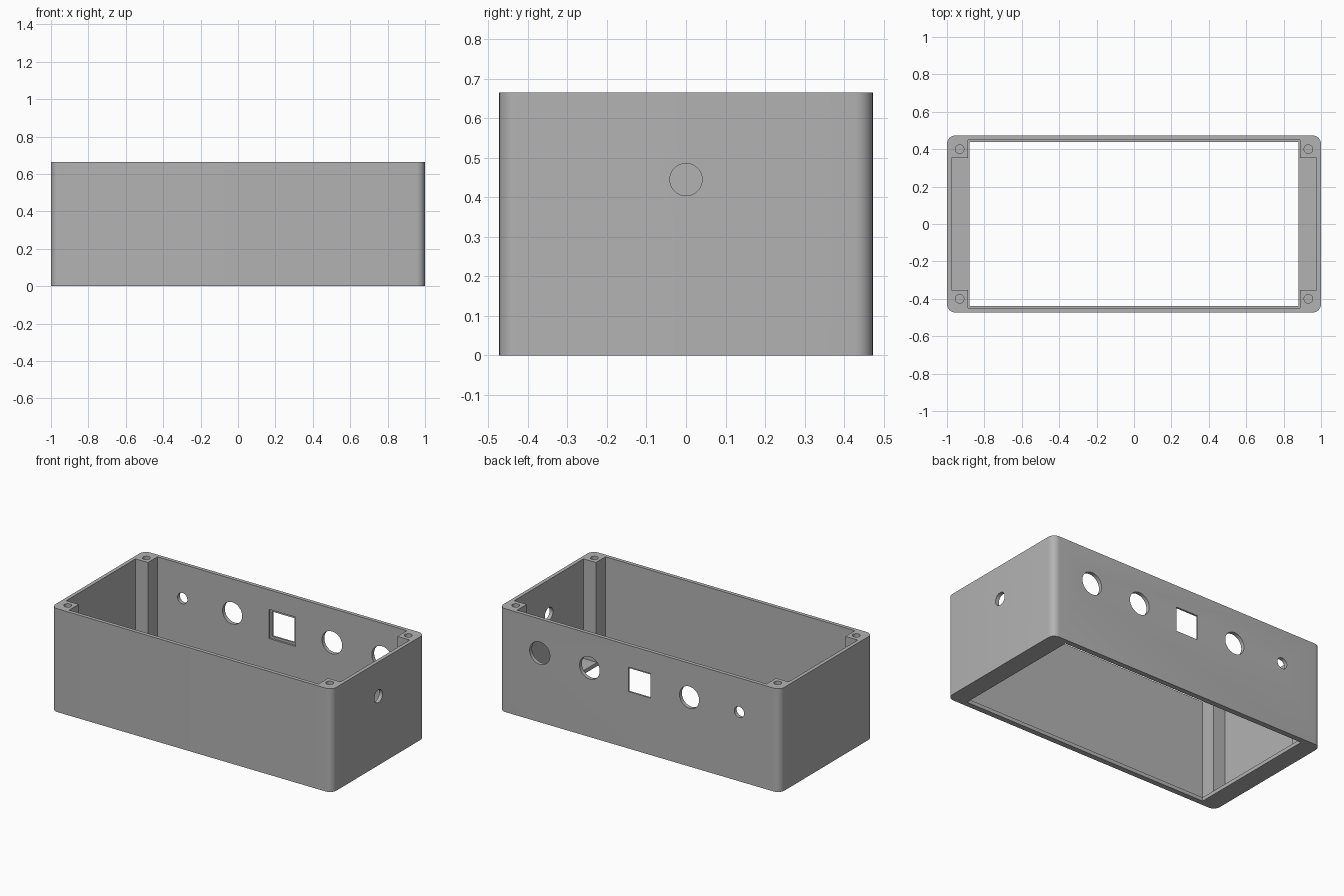
import bpy
import bmesh
from math import pi
from mathutils import Matrix, Vector

cube = bpy.data.objects.get("Cube")
if cube:
    bpy.data.objects.remove(cube, do_unlink=True)

HX, HY, H = 1.0, 0.473, 0.665      # outer half sizes and height
WALL = 0.024
IX, IY = HX - WALL, HY - WALL      # inner wall faces
PX, PY = 0.888, 0.352              # inner faces of the corner posts
HOLE_Z = 0.445

grey = bpy.data.materials.new("grey plastic")
grey.use_nodes = True
grey.diffuse_color = (0.45, 0.45, 0.45, 1)
grey.node_tree.nodes["Principled BSDF"].inputs["Base Color"].default_value = (0.45, 0.45, 0.45, 1)


def finish(name, bm):
    bmesh.ops.recalc_face_normals(bm, faces=bm.faces)
    mesh = bpy.data.meshes.new(name)
    bm.to_mesh(mesh)
    bm.free()
    mesh.materials.append(grey)
    obj = bpy.data.objects.new(name, mesh)
    bpy.context.collection.objects.link(obj)
    return obj


def prism(name, outline, z0, z1, radius=0):
    """Extrude an outline upward, optionally rounding its upright edges."""
    bm = bmesh.new()
    base = bm.faces.new([bm.verts.new((x, y, z0)) for x, y in outline])
    top = bmesh.ops.extrude_face_region(bm, geom=[base])["geom"]
    verts = [v for v in top if isinstance(v, bmesh.types.BMVert)]
    bmesh.ops.translate(bm, verts=verts, vec=(0, 0, z1 - z0))
    if radius:
        upright = [e for e in bm.edges if abs(e.verts[0].co.z - e.verts[1].co.z) > 0.1]
        bmesh.ops.bevel(bm, geom=upright, offset=radius, segments=8, profile=0.5, affect="EDGES")
    return finish(name, bm)


def rect(x, y):
    return [(-x, -y), (x, -y), (x, y), (-x, y)]


def box(name, centre, size):
    bm = bmesh.new()
    bmesh.ops.create_cube(bm, size=1, matrix=Matrix.Translation(centre) @ Matrix.Diagonal((*size, 1)))
    return finish(name, bm)


def cylinder(name, centre, radius, depth, axis):
    turn = Vector((0, 0, 1)).rotation_difference(Vector(axis)).to_matrix().to_4x4()
    bm = bmesh.new()
    bmesh.ops.create_cone(bm, cap_ends=True, segments=40, radius1=radius, radius2=radius,
                          depth=depth, matrix=Matrix.Translation(centre) @ turn)
    return finish(name, bm)


# Rounded outer body
body = prism("enclosure_body", rect(HX, HY), 0, H, 0.045)

# Interior, notched at the corners so the screw posts remain
notched = [(-PX, -IY), (PX, -IY), (PX, -PY), (IX, -PY), (IX, PY), (PX, PY),
           (PX, IY), (-PX, IY), (-PX, PY), (-IX, PY), (-IX, -PY), (-PX, -PY)]
cutters = [prism("cavity", notched, WALL, H + 0.1),
           prism("floor_opening", rect(0.88, 0.438), -0.1, 0.1)]

# Blind screw holes in the posts
for sx in (-1, 1):
    for sy in (-1, 1):
        cutters.append(cylinder("screw_hole", (sx * 0.932, sy * 0.4, H), 0.023, 0.5, (0, 0, 1)))

# Row of back wall holes and the side hole
for x, r in ((0.71, 0.072), (0.355, 0.072), (-0.355, 0.07), (-0.71, 0.035)):
    cutters.append(cylinder("back_hole", (x, HY, HOLE_Z), r, 0.2, (0, 1, 0)))
cutters.append(cylinder("side_hole", (HX, 0, HOLE_Z), 0.041, 0.2, (1, 0, 0)))

# Square switch window with a shallow recess inside
cutters.append(box("switch_window", (0, HY, HOLE_Z), (0.158, 0.2, 0.158)))
cutters.append(box("switch_recess", (0, IY - 0.04, HOLE_Z), (0.188, 0.104, 0.188)))

# Cut everything and bake the result
for c in cutters:
    c.hide_render = True
    mod = body.modifiers.new(c.name, "BOOLEAN")
    mod.operation = "DIFFERENCE"
    mod.solver = "EXACT"
    mod.object = c
graph = bpy.context.evaluated_depsgraph_get()
baked = bpy.data.meshes.new_from_object(body.evaluated_get(graph))
body.modifiers.clear()
body.data = baked
for c in cutters:
    bpy.data.objects.remove(c, do_unlink=True)

# Smooth rounded corners and holes, crisp edges elsewhere
bpy.ops.object.select_all(action="DESELECT")
body.select_set(True)
bpy.context.view_layer.objects.active = body
bpy.ops.object.shade_smooth_by_angle(angle=pi / 6)
